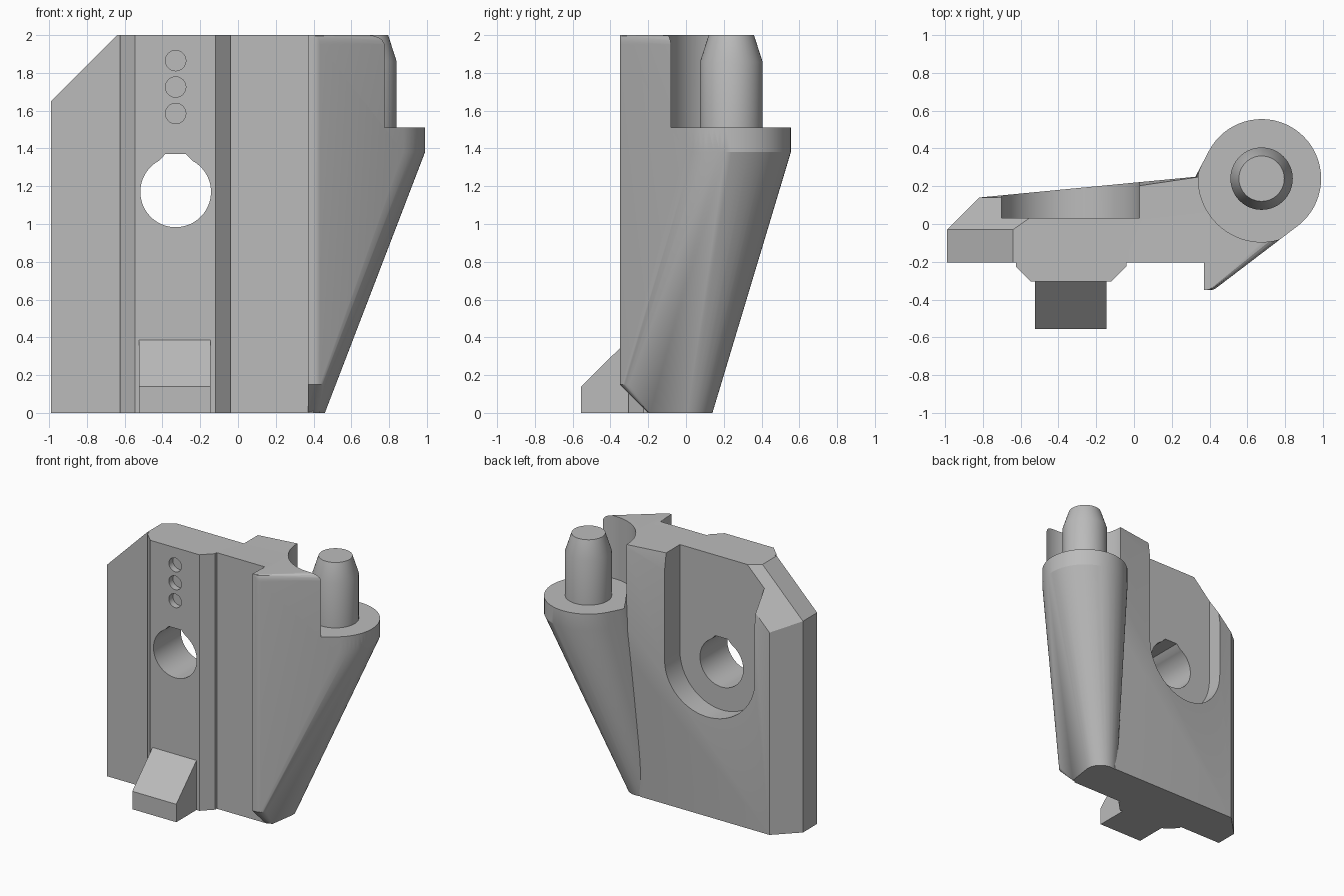
import bpy, bmesh
from math import sin, cos, pi, radians

old = bpy.data.objects.get("Cube")
if old:
    bpy.data.objects.remove(old)

grey = bpy.data.materials.new("plain grey")
grey.use_nodes = True
tone = (0.5, 0.5, 0.5, 1)
grey.diffuse_color = tone
grey.node_tree.nodes["Principled BSDF"].inputs["Base Color"].default_value = tone


def finish(name, bm):
    bmesh.ops.recalc_face_normals(bm, faces=bm.faces)
    mesh = bpy.data.meshes.new(name)
    bm.to_mesh(mesh)
    bm.free()
    ob = bpy.data.objects.new(name, mesh)
    bpy.context.collection.objects.link(ob)
    mesh.materials.append(grey)
    return ob


def prism(name, outline, axis, start, end):
    """Extrude a 2D outline along an axis; the outline holds the other two coordinates."""
    bm = bmesh.new()

    def place(a, b, c):
        return {"x": (c, a, b), "y": (a, c, b), "z": (a, b, c)}[axis]
    face = bm.faces.new([bm.verts.new(place(a, b, start)) for a, b in outline])
    new = bmesh.ops.extrude_face_region(bm, geom=[face])["geom"]
    shift = place(0, 0, end - start)
    bmesh.ops.translate(bm, vec=shift, verts=[v for v in new if isinstance(v, bmesh.types.BMVert)])
    return finish(name, bm)


def hull(name, points):
    bm = bmesh.new()
    for p in points:
        bm.verts.new(p)
    out = bmesh.ops.convex_hull(bm, input=bm.verts)
    spare = {g for g in out["geom_interior"] + out["geom_unused"] if isinstance(g, bmesh.types.BMVert)}
    bmesh.ops.delete(bm, geom=list(spare), context="VERTS")
    bmesh.ops.dissolve_limit(bm, angle_limit=radians(0.2), verts=bm.verts, edges=bm.edges)
    return finish(name, bm)


def arc(cx, cy, r, a0=0, a1=360, n=64):
    return [(cx + r * cos(radians(a0 + (a1 - a0) * i / n)),
             cy + r * sin(radians(a0 + (a1 - a0) * i / n)))
            for i in range(n if a1 - a0 == 360 else n + 1)]


def combine(target, tool, operation):
    mod = target.modifiers.new(operation.lower(), "BOOLEAN")
    mod.operation, mod.solver, mod.object = operation, "EXACT", tool
    bpy.context.view_layer.objects.active = target
    bpy.ops.object.modifier_apply(modifier=mod.name)
    bpy.data.objects.remove(tool)


def at(z, outline):
    return [(x, y, z) for x, y in outline]


# Plate: clipped upper corner, with the outer back edges chamfered
FRONT, BACK, TOP = -0.205, 0.14, 2.0
outer = [(-0.99, 0), (-0.99, 1.65), (-0.64, TOP), (0.4, TOP), (0.4, 0)]
inner = [(-0.82, 0), (-0.82, 1.58), (-0.40, TOP), (0.03, TOP), (0.03, 0)]
body = hull("mount_body", [(x, y, z) for y in (FRONT, -0.03) for x, z in outer]
            + [(x, BACK, z) for x, z in inner + [(0.3, 0)]]
            + [(0.4, 0.257, TOP), (0.4, 0.257, 1.4)])

# Boss: leaning cone below, cylinder above, faired into the front rib
px, py, pr, ledge = 0.675, 0.24, 0.315, 1.51
points = at(0, arc(0.34, 0.02, 0.12)) + at(1.38, arc(px, py, pr))
for i in range(5):
    a = i * pi / 8
    inset, z = 0.05 * (1 - cos(a)), 1.95 + 0.05 * sin(a)
    points += at(z, arc(px, py, pr - inset))
    points += at(z, arc(0.40 - inset / 2, -0.29, 0.06, -90, 0, 8))
points += at(0.15, [(0.37, -0.35)] + arc(0.40, -0.29, 0.06, -90, 0, 8))
points += [(0.37, -0.35, TOP), (0.37, -0.2, 0), (0.43, -0.19, 0)]
boss = hull("boss", points)
combine(boss, prism("trim", [(-1, -1), (0.37, -1), (0.37, FRONT), (-1, FRONT)], "z", -1, 3), "DIFFERENCE")
combine(body, boss, "UNION")

# Front rail
combine(body, prism("rail", [(-0.625, -0.1), (-0.625, -0.225), (-0.545, -0.305), (-0.12, -0.305),
                             (-0.04, -0.225), (-0.04, -0.1)], "z", 0, TOP), "UNION")

# Wedge hook at the foot of the rail
combine(body, prism("hook", [(-0.25, 0), (-0.555, 0), (-0.555, 0.14), (-0.305, 0.387), (-0.25, 0.387)],
                    "x", -0.525, -0.145), "UNION")

# Clearance round the peg above the ledge
combine(body, prism("clearance", arc(px, py, 0.335, n=96), "z", ledge, 3), "DIFFERENCE")
combine(body, prism("ledge_disc", arc(px, py, pr), "z", 1.38, ledge), "UNION")

# Slot in the back, rounded at its lower end
hx, hz = -0.33, 1.17
slot = [(-0.70, 3)] + arc(-0.335, hz, 0.365, 180, 359.9, 48) + [(0.03, 3)]
combine(body, prism("slot", slot, "y", 0.032, 1), "DIFFERENCE")

# Through hole with a flat-topped peak, and three dimples above it
hole = arc(hx, hz, 0.187, 118, 422, 60) + [(hx + 0.055, 1.37), (hx - 0.055, 1.37)]
combine(body, prism("hole", hole, "y", -1, 1), "DIFFERENCE")
for z in (1.585, 1.725, 1.865):
    combine(body, prism("dimple", arc(hx, z, 0.054, n=32), "y", -1, -0.255), "DIFFERENCE")

# Peg with a tapered tip
peg = hull("peg", at(ledge - 0.05, arc(px, py, 0.165)) + at(1.86, arc(px, py, 0.165))
           + at(TOP, arc(px, py, 0.12)))

for ob in (body, peg):
    bpy.ops.object.select_all(action="DESELECT")
    ob.select_set(True)
    bpy.context.view_layer.objects.active = ob
    bpy.ops.object.shade_smooth_by_angle(angle=radians(20))
